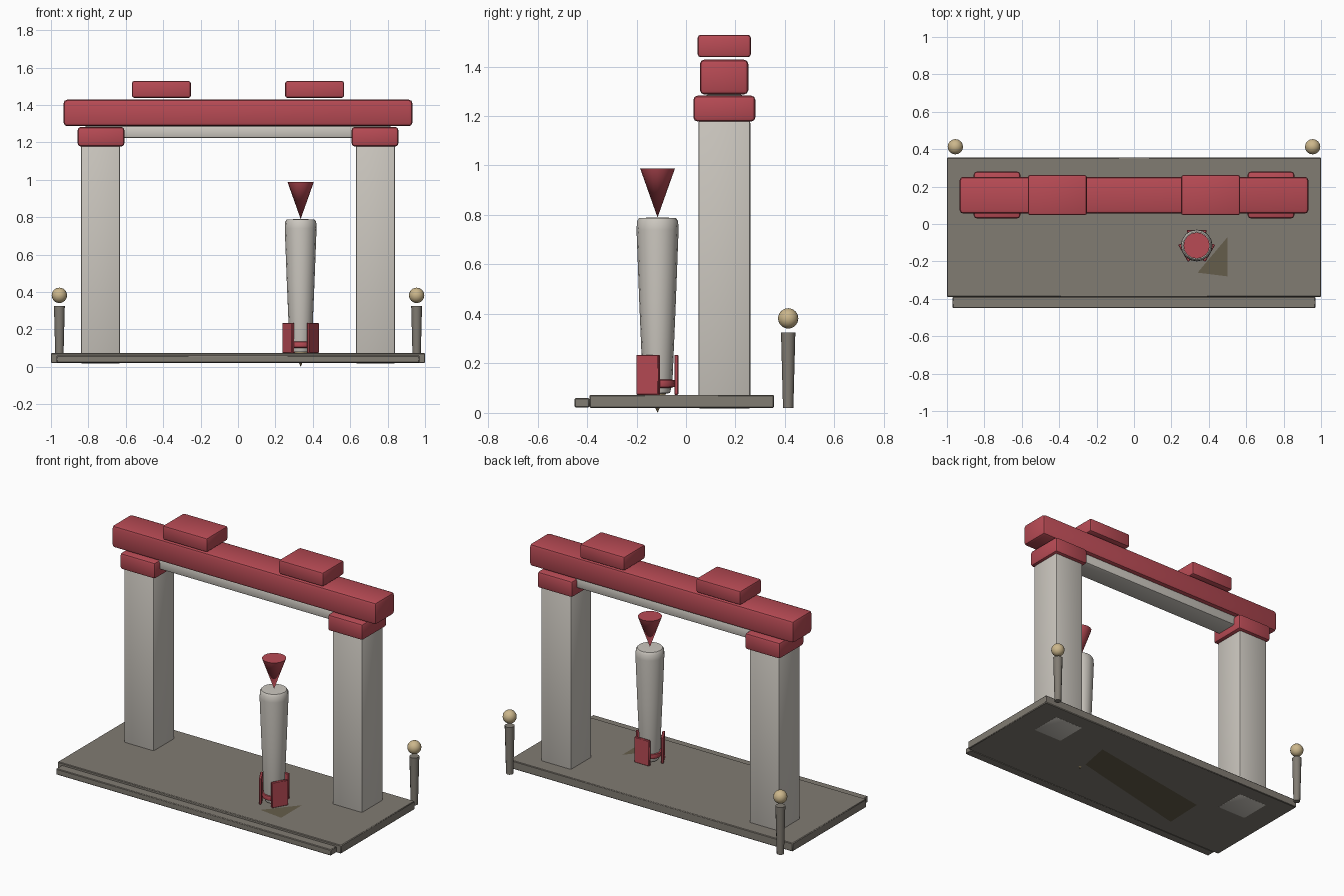
import bpy, bmesh
from math import radians, cos, sin
from mathutils import Vector

if "Cube" in bpy.data.objects:
    bpy.data.objects.remove(bpy.data.objects["Cube"])


def material(name, rgb):
    m = bpy.data.materials.new(name)
    m.diffuse_color = (*rgb, 1)
    m.use_nodes = True
    m.node_tree.nodes["Principled BSDF"].inputs["Base Color"].default_value = m.diffuse_color
    return m


RED = material("red_paint", (0.48, 0.07, 0.09))
STONE = material("pale_stone", (0.60, 0.57, 0.52))
SLAB = material("dark_stone", (0.22, 0.20, 0.17))
BRASS = material("brass", (0.60, 0.47, 0.26))
SOIL = material("soil", (0.13, 0.11, 0.07))


def finish(name, bm, mat, smooth=False):
    bmesh.ops.recalc_face_normals(bm, faces=bm.faces[:])
    me = bpy.data.meshes.new(name)
    bm.to_mesh(me)
    bm.free()
    ob = bpy.data.objects.new(name, me)
    bpy.context.collection.objects.link(ob)
    me.materials.append(mat)
    if smooth:
        bpy.ops.object.select_all(action='DESELECT')
        ob.select_set(True)
        bpy.context.view_layer.objects.active = ob
        bpy.ops.object.shade_smooth_by_angle(angle=radians(40))
    return ob


def box(name, x, y, z, mat, bevel=0.0, segments=2):
    """Box from (min, max) pairs, with rounded edges."""
    bm = bmesh.new()
    bmesh.ops.create_cube(bm, size=1)
    for v in bm.verts:
        v.co = Vector([(p[0] + p[1]) / 2 + c * (p[1] - p[0])
                       for p, c in zip((x, y, z), v.co)])
    if bevel:
        bmesh.ops.bevel(bm, geom=bm.edges[:], offset=bevel, segments=segments,
                        profile=0.5, affect='EDGES')
    return finish(name, bm, mat, bool(bevel))


def lathe(name, cx, cy, profile, mat, sides=16):
    """Turn an (r, z) profile about a vertical axis."""
    bm = bmesh.new()
    pts = [bm.verts.new((cx + r, cy, z)) for r, z in profile]
    edges = [bm.edges.new(p) for p in zip(pts, pts[1:])]
    bmesh.ops.spin(bm, geom=pts + edges, cent=(cx, cy, 0), axis=(0, 0, 1),
                   angle=radians(360), steps=sides)
    bmesh.ops.remove_doubles(bm, verts=bm.verts[:], dist=1e-4)
    return finish(name, bm, mat, True)


def inlay(name, z, points, mat):
    bm = bmesh.new()
    bm.faces.new([bm.verts.new((x, y, z)) for x, y in points])
    return finish(name, bm, mat)


# Base with front step
box("base_slab", (-1, 1), (-0.39, 0.355), (0.02, 0.073), SLAB, 0.004, 1)
box("front_step", (-0.97, 0.97), (-0.45, -0.39), (0.022, 0.06), SLAB, 0.004, 1)
inlay("underside_panel", 0.017,
      [(0.37, 0.14), (-0.51, -0.01), (-0.52, -0.27), (0.33, -0.07)], SOIL)

# Mirrored pillars, capitals, roof blocks and lamp posts
for side, s in (("left", -1), ("right", 1)):
    def span(a, b):
        return tuple(sorted((a * s, b * s)))
    box(side + "_pillar", span(0.63, 0.84), (0.05, 0.26), (0.017, 1.18), STONE, 0.008)
    box(side + "_capital", span(0.608, 0.857), (0.03, 0.28), (1.178, 1.282), RED, 0.016)
    box(side + "_roof_block", span(0.252, 0.567), (0.047, 0.262), (1.438, 1.528), RED, 0.012)
    lathe(side + "_post", 0.955 * s, 0.413,
          [(0, 0.02), (0.021, 0.02), (0.029, 0.325), (0, 0.325)], SLAB, 12)
    bm = bmesh.new()
    bmesh.ops.create_uvsphere(bm, u_segments=16, v_segments=12, radius=0.041)
    bmesh.ops.translate(bm, verts=bm.verts[:], vec=(0.955 * s, 0.413, 0.382))
    finish(side + "_post_ball", bm, BRASS, True)

# Crossbeams
box("lintel", (-0.82, 0.82), (0.08, 0.23), (1.222, 1.288), STONE, 0.012)
box("top_beam", (-0.932, 0.932), (0.056, 0.252), (1.287, 1.428), RED, 0.018)

# Rocket: body, nozzle, upturned cone, collar, three fins
RX, RY = 0.335, -0.115
lathe("rocket_body", RX, RY, [(0, 0.075), (0.05, 0.08), (0.06, 0.12), (0.074, 0.45), (0.085, 0.74),
                              (0.083, 0.775), (0.074, 0.788), (0, 0.79)], STONE)
lathe("rocket_nozzle", RX, RY, [(0, 0), (0.035, 0.08), (0, 0.08)], BRASS)
lathe("rocket_cone", RX, RY, [(0, 0.79), (0.07, 0.987), (0, 0.987)], RED)
lathe("rocket_collar", RX, RY, [(0.05, 0.10), (0.068, 0.105), (0.071, 0.118),
                                (0.068, 0.132), (0.05, 0.137)], RED)
for i, a in enumerate((90, 210, 330)):
    fin = box(f"rocket_fin_{i + 1}", (-0.008, 0.008), (-0.052, 0.052), (0.073, 0.235), RED, 0.003, 1)
    fin.rotation_euler.z = radians(a)
    fin.location = (RX + 0.076 * cos(radians(a)), RY + 0.076 * sin(radians(a)), 0)

# Dark triangle on the floor beside the rocket
inlay("floor_triangle", 0.0745, [(0.5, -0.07), (0.34, -0.26), (0.5, -0.28)], SOIL)
